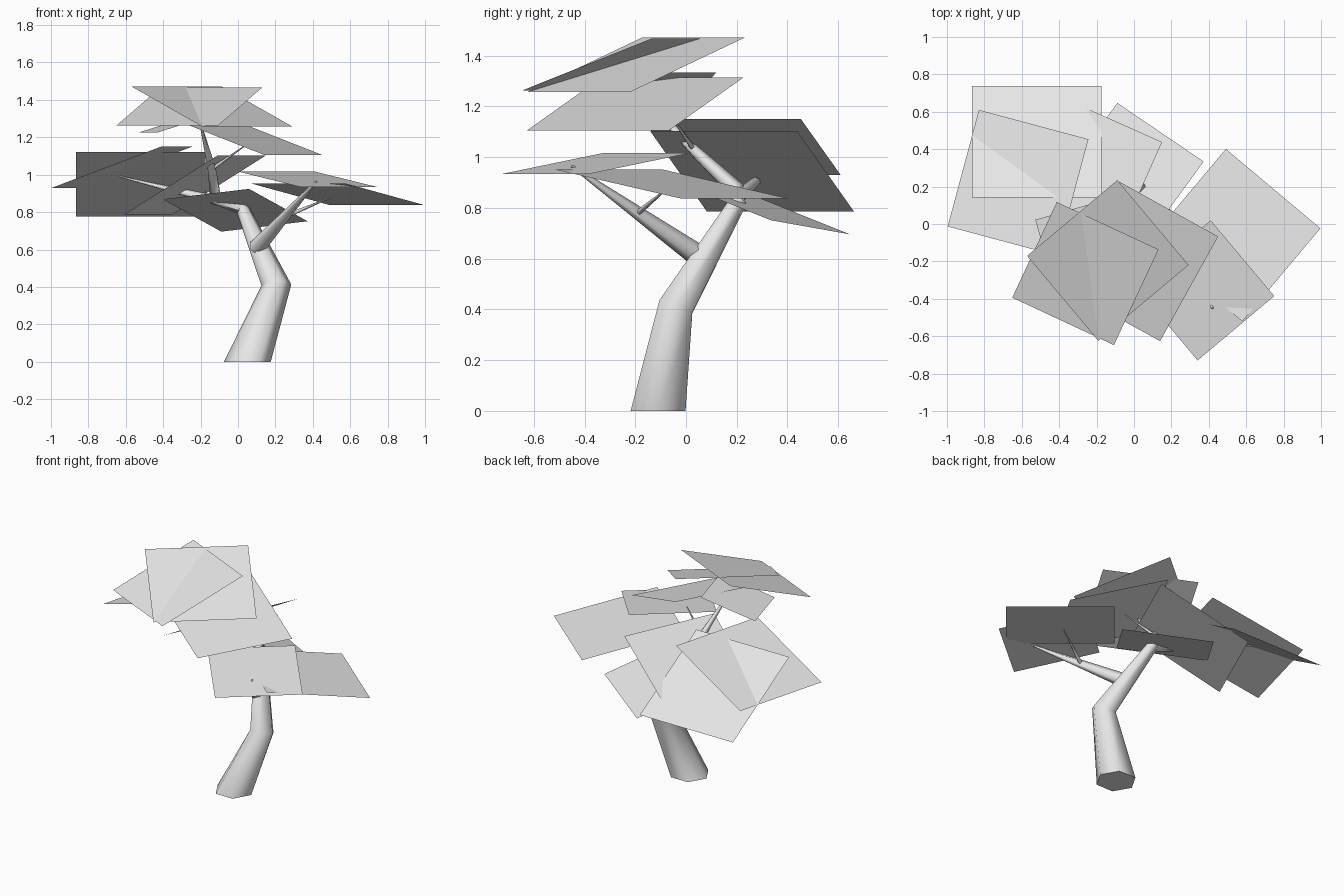
import bpy
import bmesh
from math import radians, tau, cos, sin
from mathutils import Vector, Euler

default_cube = bpy.data.objects.get("Cube")
if default_cube:
    bpy.data.objects.remove(default_cube, do_unlink=True)

# Single plain grey for the whole tree
GREY = (0.8, 0.8, 0.8, 1)
material = bpy.data.materials.new("light grey")
material.use_nodes = True
material.diffuse_color = GREY
material.node_tree.nodes["Principled BSDF"].inputs["Base Color"].default_value = GREY


def finish(name, bm):
    """Turn a bmesh into a named, coloured object."""
    mesh = bpy.data.meshes.new(name)
    bm.to_mesh(mesh)
    bm.free()
    mesh.materials.append(material)
    obj = bpy.data.objects.new(name, mesh)
    bpy.context.collection.objects.link(obj)
    return obj


def limb(name, path, sides=6):
    """Tapered tube along a path of (point, radius) pairs, smooth shaded."""
    bm = bmesh.new()
    points = [Vector(point) for point, radius in path]
    rings = []
    for i, (point, radius) in enumerate(path):
        before = points[max(i - 1, 0)]
        after = points[min(i + 1, len(points) - 1)]
        direction = (after - before).normalized()
        if point[2] == 0:
            direction = Vector((0, 0, 1))  # flat foot on the ground
        across = Vector((0, 1, 0)).cross(direction).normalized()
        along = direction.cross(across)
        ring = []
        for k in range(sides):
            angle = tau * k / sides
            offset = across * cos(angle) + along * sin(angle)
            ring.append(bm.verts.new(points[i] + offset * radius))
        rings.append(ring)
    for lower, upper in zip(rings, rings[1:]):
        for k in range(sides):
            n = (k + 1) % sides
            bm.faces.new((lower[k], lower[n], upper[n], upper[k]))
    bm.faces.new(rings[0][::-1])
    bm.faces.new(rings[-1])
    bmesh.ops.recalc_face_normals(bm, faces=bm.faces)
    obj = finish(name, bm)
    bpy.ops.object.select_all(action='DESELECT')
    obj.select_set(True)
    bpy.context.view_layer.objects.active = obj
    bpy.ops.object.shade_smooth_by_angle(angle=radians(65))


def leaf_sheet(name, centre, size, slope, heading, roll=0):
    """Flat square of foliage that rises by slope towards heading."""
    bm = bmesh.new()
    bmesh.ops.create_grid(bm, x_segments=1, y_segments=1, size=size / 2)
    turn = Euler((radians(roll), radians(-slope), radians(heading)))
    bmesh.ops.rotate(bm, verts=bm.verts, matrix=turn.to_matrix())
    bmesh.ops.translate(bm, verts=bm.verts, vec=Vector(centre))
    finish(name, bm)


# Trunk and branches
limb("trunk", [((.05, -.11, 0), .125), ((.205, -.04, .41), .08),
               ((.02, .21, .83), .035)])
limb("upper_branch", [((.03, .2, .82), .035), ((-.12, .2, .87), .035),
                      ((-.14, .03, 1.03), .022), ((-.2, -.2, 1.27), .005)])
limb("left_branch", [((-.02, .2, .84), .03), ((-.63, .37, .99), .004)])
limb("right_branch", [((.1, .05, .61), .045), ((.42, -.45, .965), .006)])
limb("right_twig", [((.26, -.19, .78), .012), ((.5, -.07, .88), .003)])
limb("upper_twig", [((-.14, .03, 1.03), .01), ((.03, -.05, 1.15), .003)])

# Foliage sheets
leaf_sheet("back_left_leaf", (-.52, .44, .95), .69, 30, -90)
leaf_sheet("far_left_leaf", (-.62, .22, 1.04), .645, 20, -15)
leaf_sheet("low_back_leaf", (-.015, .275, .81), .56, 18, -126, roll=6)
leaf_sheet("middle_back_leaf", (-.23, .26, .945), .635, 30, -24)
leaf_sheet("far_right_leaf", (.535, -.06, .895), .66, 10, -130)
leaf_sheet("front_right_leaf", (.375, -.355, .975), .535, 9, 130)
leaf_sheet("upper_front_leaf", (.03, -.2, 1.21), .64, 19, 151)
leaf_sheet("top_leaf", (-.14, -.195, 1.365), .63, 20, 130)
leaf_sheet("top_front_leaf", (-.26, -.265, 1.365), .6, 20, 65)
leaf_sheet("small_top_leaf", (-.31, -.105, 1.28), .365, 17, 16)
